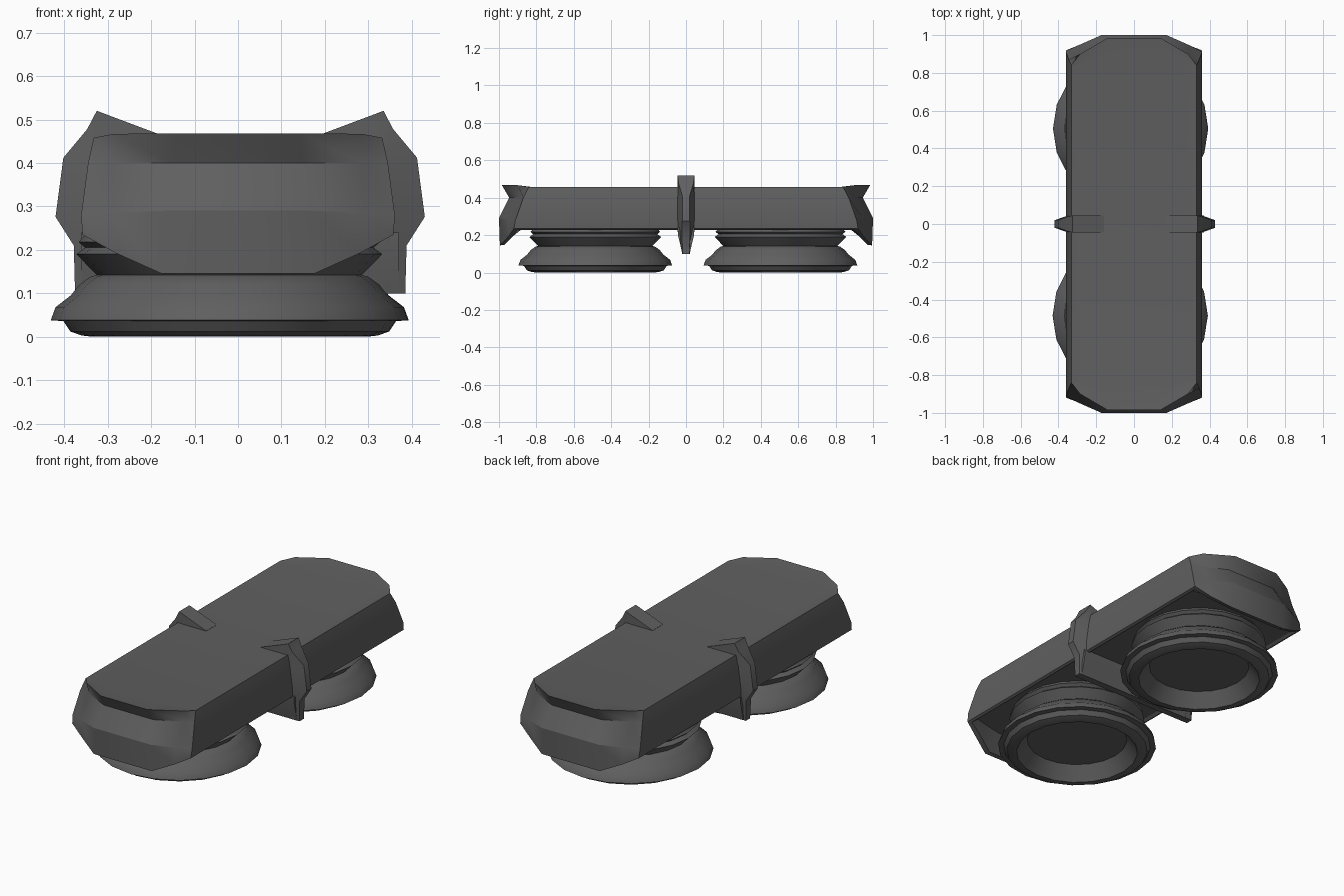
import bpy, math

if "Cube" in bpy.data.objects:
    bpy.data.objects.remove(bpy.data.objects["Cube"])

# Dark grey finish
dark = bpy.data.materials.new("dark_grey")
dark.diffuse_color = (.115, .115, .115, 1)
dark.use_nodes = True
dark.node_tree.nodes["Principled BSDF"].inputs["Base Color"].default_value = dark.diffuse_color


def make(name, verts, faces, angle=30):
    me = bpy.data.meshes.new(name)
    me.from_pydata(verts, [], faces)
    me.materials.append(dark)
    ob = bpy.data.objects.new(name, me)
    bpy.context.collection.objects.link(ob)
    bpy.ops.object.select_all(action='DESELECT')
    ob.select_set(True)
    bpy.context.view_layer.objects.active = ob
    # consistent outward normals
    bpy.ops.object.mode_set(mode='EDIT')
    bpy.ops.mesh.select_all(action='SELECT')
    bpy.ops.mesh.normals_make_consistent(inside=False)
    bpy.ops.object.mode_set(mode='OBJECT')
    bpy.ops.object.shade_smooth_by_angle(angle=math.radians(angle))
    return ob


def loft(name, rings, angle=30):
    n = len(rings[0])
    verts = [v for r in rings for v in r]
    faces = [(i * n + j, i * n + (j + 1) % n, (i + 1) * n + (j + 1) % n, (i + 1) * n + j)
             for i in range(len(rings) - 1) for j in range(n)]
    faces += [tuple(range(n)), tuple(range(len(verts) - n, len(verts)))]
    return make(name, verts, faces, angle)


def outline(quarter):
    # mirror corner, middle and end points into a full 12-point outline
    ring = []
    for sx, sy, step in ((1, 1, 1), (-1, 1, -1), (-1, -1, 1), (1, -1, -1)):
        ring += [(sx * x, sy * y, z) for x, y, z in quarter[::step]]
    return ring


# Main slab with grooved, flared end caps that hang below the body
levels = [
    [(.325, .82, .457), (.26, .85, .457), (.13, .88, .457)],
    [(.332, .84, .458), (.285, .90, .467), (.14, .985, .468)],
    [(.345, .87, .40), (.288, .875, .40), (.15, .945, .40)],
    [(.361, .912, .28), (.29, .948, .285), (.172, 1.0, .29)],
    [(.358, .92, .235), (.28, .95, .192), (.175, .995, .145)],
    [(.345, .90, .228), (.26, .93, .190), (.165, .972, .148)],
    [(.33, .87, .238), (.25, .89, .238), (.155, .91, .238)],
]
loft("body_slab", [outline(q) for q in levels], 28)

# Round pads: necked outside, flanged rim, hollow underside
pad_profile = [(.33, .245), (.332, .234), (.347, .218), (.332, .205), (.352, .19), (.305, .142),
               (.32, .138), (.345, .12), (.365, .095), (.40, .068), (.411, .038),
               (.382, .036), (.366, .012), (.34, .003), (.315, 0), (.26, .075)]
SIDES = 20
for label, cx, cy in (("front", -.02, -.485), ("rear", -.018, .505)):
    loft(label + "_pad",
         [[(cx + r * math.cos(2 * math.pi * k / SIDES),
            cy + r * math.sin(2 * math.pi * k / SIDES), z) for k in range(SIDES)]
          for r, z in pad_profile], 35)

# Side clips: (outer x, z, half width), (inner x, z, half width)
clip_path = [
    ((.165, .458, .045), (.165, .44, .045)),
    ((.33, .52, .045), (.31, .44, .045)),
    ((.352, .478, .04), (.325, .43, .045)),
    ((.407, .412, .02), (.34, .40, .045)),
    ((.425, .276, .02), (.355, .28, .045)),
    ((.383, .21, .022), (.34, .22, .045)),
    ((.38, .10, .018), (.335, .10, .02)),
]
for side, s in (("right", 1), ("left", -1)):
    rings = []
    for (ox, oz, ow), (ix, iz, iw) in clip_path:
        rings.append([(s * ox + .005, -ow, oz), (s * ox + .005, ow, oz),
                      (s * ix + .005, iw, iz), (s * ix + .005, -iw, iz)])
    loft(side + "_clip", rings, 40)

# Tapered rib under the slab joining the two clips
rib_section = [(-.045, .24), (-.043, .20), (-.019, .10), (.019, .10), (.043, .20), (.045, .24)]
loft("cross_rib", [[(x, y, z) for y, z in rib_section] for x in (-.36, .37)])
